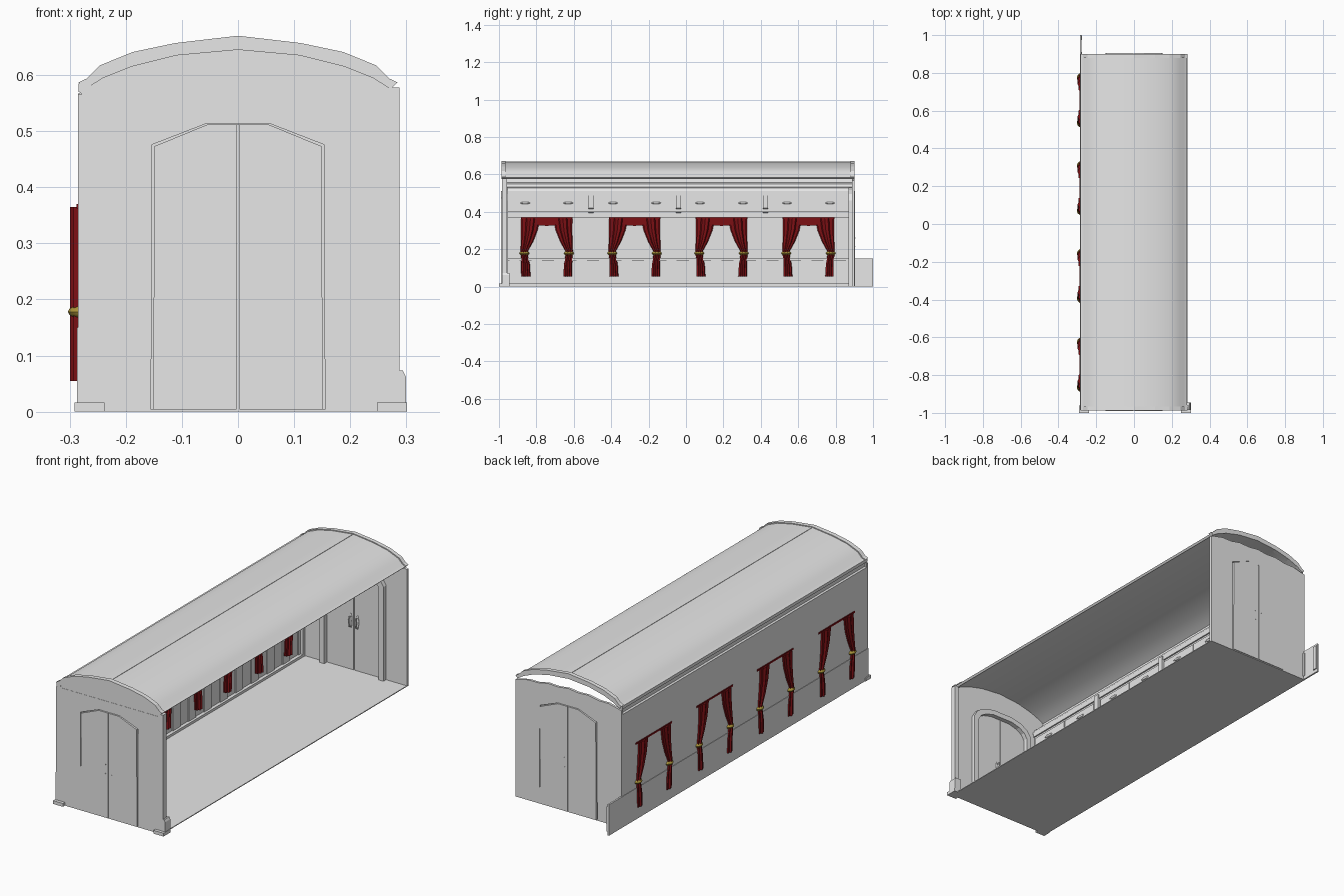
import bpy, bmesh, math
from mathutils import Matrix

cube = bpy.data.objects.get("Cube")
if cube:
    bpy.data.objects.remove(cube, do_unlink=True)


def material(name, rgb):
    m = bpy.data.materials.new(name)
    m.use_nodes = True
    m.diffuse_color = (*rgb, 1)
    m.node_tree.nodes["Principled BSDF"].inputs["Base Color"].default_value = (*rgb, 1)
    return m


GREY = material("pale grey", (0.8, 0.8, 0.8))
RED = material("dark red cloth", (0.2, 0.005, 0.007))
GOLD = material("old gold", (0.4, 0.29, 0.04))


def finish(name, bm, mat, smooth=False):
    bmesh.ops.recalc_face_normals(bm, faces=bm.faces)
    mesh = bpy.data.meshes.new(name)
    bm.to_mesh(mesh)
    bm.free()
    mesh.materials.append(mat)
    ob = bpy.data.objects.new(name, mesh)
    bpy.context.collection.objects.link(ob)
    if smooth:
        bpy.ops.object.select_all(action="DESELECT")
        ob.select_set(True)
        bpy.context.view_layer.objects.active = ob
        bpy.ops.object.shade_smooth_by_angle(angle=math.radians(35))
    return ob


def loft(name, rings, mat, smooth=False):
    """Skin a list of closed rings and cap both ends."""
    bm = bmesh.new()
    rows = [[bm.verts.new(p) for p in ring] for ring in rings]
    n = len(rows[0])
    for a, b in zip(rows, rows[1:]):
        for i in range(n):
            j = (i + 1) % n
            bm.faces.new((a[i], a[j], b[j], b[i]))
    bm.faces.new(rows[0])
    bm.faces.new(rows[-1])
    return finish(name, bm, mat, smooth)


def prism_y(name, pts, y0, y1, mat=GREY, smooth=False):
    return loft(name, [[(x, y, z) for x, z in pts] for y in (y0, y1)], mat, smooth)


def prism_x(name, pts, x0, x1, mat=GREY):
    return loft(name, [[(x, y, z) for y, z in pts] for x in (x0, x1)], mat)


def box(name, x0, x1, y0, y1, z0, z1, mat=GREY):
    return prism_y(name, [(x0, z0), (x1, z0), (x1, z1), (x0, z1)], y0, y1, mat)


def ball(name, centre, size, mat):
    bm = bmesh.new()
    bmesh.ops.create_uvsphere(bm, u_segments=12, v_segments=8, radius=1,
                              matrix=Matrix.Translation(centre) @ Matrix.Diagonal((*size, 1)))
    return finish(name, bm, mat, True)


def mirrored(half):
    """Half profile from the right side up to the ridge, made whole."""
    return half + [(-x, z) for x, z in reversed(half) if x > 0]


WALL = -0.285
FRONT, BACK = -0.985, 0.9

# Floor and long side wall
box("floor", WALL, 0.283, FRONT, BACK, 0, 0.004)
box("side_wall", WALL, WALL + 0.004, FRONT, BACK, 0, 0.545)

# Arched roof shell with a raised rim at each end
outer = mirrored([(0.28, 0.583), (0.265, 0.59), (0.243, 0.613), (0.185, 0.637), (0.11, 0.653), (0, 0.666)])
inner = mirrored([(0.272, 0.575), (0.24, 0.595), (0.19, 0.615), (0.11, 0.635), (0, 0.645)])
shell = outer + inner[::-1]
prism_y("roof", shell, -0.98, 0.89, smooth=True)
rim = [(x * 1.015, z + 0.004) for x, z in outer] + inner[::-1]
prism_y("front_roof_rim", rim, -0.987, -0.965)
prism_y("back_roof_rim", rim, 0.88, BACK)
box("roof_ridge_seam", -0.002, 0.002, -0.965, 0.88, 0.66, 0.6675)

# Cornice between the side wall and the roof
prism_y("cornice", [(WALL, 0.5), (-0.2, 0.5), (-0.2, 0.51), (-0.212, 0.528), (-0.232, 0.533),
                    (-0.236, 0.548), (-0.258, 0.556), (-0.262, 0.585), (-0.284, 0.585),
                    (-0.284, 0.57), (-0.276, 0.565), (-0.278, 0.55), (WALL, 0.545)], FRONT, 0.89)

# End walls with a door opening
opening = [(0.155, 0), (0.153, 0.476), (0.055, 0.514)]
arch = opening + [(-x, z) for x, z in reversed(opening)]


def end_wall(name, top, y0, y1):
    prism_y(name, [(0.283, 0)] + top + [(WALL, 0)] + arch[::-1], y0, y1)


end_wall("front_wall", [(0.283, 0.565), (WALL, 0.565)], FRONT, FRONT + 0.012)
prism_y("front_gable", [(0.28, 0.564)] + inner + [(-0.28, 0.564)], FRONT + 0.001, FRONT + 0.011)
ragged = [(0.27 - 0.054 * i, 0.57 + 0.022 * math.sin(math.pi * i / 10) + 0.006 * (i % 2))
          for i in range(11)]
end_wall("back_wall", [(0.283, 0.567)] + ragged + [(WALL, 0.567)], BACK - 0.012, BACK)

# Double doors, inner door frames and handles
leaf = [(0.003, 0.004), (0.151, 0.004), (0.149, 0.473), (0.054, 0.512), (0.003, 0.512)]
frame_out = [(0.172, 0.004), (0.172, 0.46), (0.15, 0.495), (0.11, 0.517), (0.055, 0.53)]
frame_in = [(0.146, 0.004), (0.146, 0.45), (0.13, 0.475), (0.1, 0.493), (0.055, 0.505)]
frame = (frame_out + [(-x, z) for x, z in reversed(frame_out)]
         + [(-x, z) for x, z in frame_in] + frame_in[::-1])
for end, y, inward in (("front", FRONT, 1), ("back", BACK, -1)):
    for side, s in (("left", 1), ("right", -1)):
        prism_y(f"{end}_door_{side}", [(x * s, z) for x, z in leaf],
                y - 0.004 * inward, y + 0.01 * inward)
        ball(f"{end}_handle_plate_{side}", (s * 0.018, y + 0.011 * inward, 0.24),
             (0.007, 0.004, 0.035), GREY)
        ball(f"{end}_handle_grip_{side}", (s * 0.018, y + 0.024 * inward, 0.24),
             (0.004, 0.005, 0.025), GREY)
        for z in (0.215, 0.26):
            box(f"{end}_handle_bolt_{side}", s * 0.018 - 0.002, s * 0.018 + 0.002,
                y - 0.005 * inward, y + 0.022 * inward, z - 0.002, z + 0.002)
    prism_y(f"{end}_door_frame", frame, y + 0.01 * inward, y + 0.032 * inward)
    box(f"{end}_door_gap_strip", -0.003, 0.003, y, y + 0.006 * inward, 0.004, 0.512)
    box(f"{end}_inner_corner_post", WALL, -0.262, y + 0.01 * inward, y + 0.03 * inward, 0, 0.54)

# Corner post on the open side and plinth blocks
box("front_corner_post", 0.268, 0.288, FRONT, -0.957, 0.06, 0.578)
prism_y("front_corner_base", [(0.262, 0), (0.299, 0), (0.299, 0.063), (0.294, 0.073), (0.262, 0.073)],
        FRONT, -0.945)
box("front_plinth_left", 0.248, 0.301, -1, -0.945, 0, 0.016)
box("front_plinth_right", -0.291, -0.238, -1, -0.96, 0, 0.016)

# Wainscot: backing that runs past the back wall, slats and rails
box("wainscot_backing", WALL - 0.002, -0.279, FRONT, 1, 0, 0.15)
for i in range(17):
    y = -0.945 + i * 0.12
    box("wainscot_slat", -0.28, -0.274, y, min(y + 0.055, 0.998), 0.016, 0.138)
box("wainscot_rail", -0.284, -0.27, FRONT, 0.885, 0.138, 0.152)
box("skirting", -0.284, -0.262, FRONT, 0.885, 0, 0.016)

# Overhead cabinets with inset doors, brackets and handles
box("cabinet_rail", WALL, -0.225, -0.97, 0.885, 0.37, 0.404)
box("cabinet_body", WALL, -0.207, -0.97, 0.885, 0.404, 0.5)
box("cabinet_lower_lip", -0.21, -0.2, -0.97, 0.885, 0.398, 0.414)
box("cabinet_upper_lip", -0.21, -0.2, -0.97, 0.885, 0.486, 0.5)
CENTRES = [-0.745, -0.275, 0.19, 0.655]
for c in CENTRES:
    for s in (-1, 1):
        box("cabinet_door", -0.21, -0.202, c + s * 0.107 - 0.104, c + s * 0.107 + 0.104, 0.42, 0.475)
        ball("cabinet_handle", (-0.2, c + s * 0.115, 0.447), (0.006, 0.026, 0.006), GREY)
bracket = [(WALL, 0.392), (-0.22, 0.392), (-0.194, 0.42), (-0.194, 0.505), (WALL, 0.505)]
for y in (-0.508, -0.04, 0.425):
    prism_y("cabinet_bracket", bracket, y - 0.014, y + 0.014)

# Tied curtains with a swag above each window
DRAPE = [(0.055, 0.086, 0.136), (0.12, 0.09, 0.137), (0.165, 0.1, 0.138), (0.19, 0.1, 0.14),
         (0.24, 0.072, 0.138), (0.3, 0.048, 0.137), (0.365, 0.035, 0.138)]


def drape_ring(c, s, z, near, far, n=36):
    mid, half = (near + far) / 2, (far - near) / 2
    ring = []
    for i in range(n):
        a = math.tau * i / n
        fold = 1 - 0.13 * (1 - math.cos(9 * a))
        ring.append((-0.274 - 0.025 * fold * math.cos(a), c + s * (mid + half * fold * math.sin(a)), z))
    return ring


for c in CENTRES:
    for s in (-1, 1):
        loft("curtain", [drape_ring(c, s, *row) for row in DRAPE], RED, True)
        ball("curtain_tie", (-0.275, c + s * 0.119, 0.178), (0.028, 0.026, 0.013), GOLD)
    hem = [(c + 0.115 * t / 6, 0.323 + 0.025 * (t / 6) ** 2 + 0.004 * (t % 2)) for t in range(-6, 7)]
    prism_x("curtain_swag", hem + [(c + 0.138, 0.37), (c - 0.138, 0.37)], -0.28, -0.258, RED)
    box("curtain_header", -0.288, -0.256, c - 0.138, c + 0.138, 0.362, 0.37, RED)
